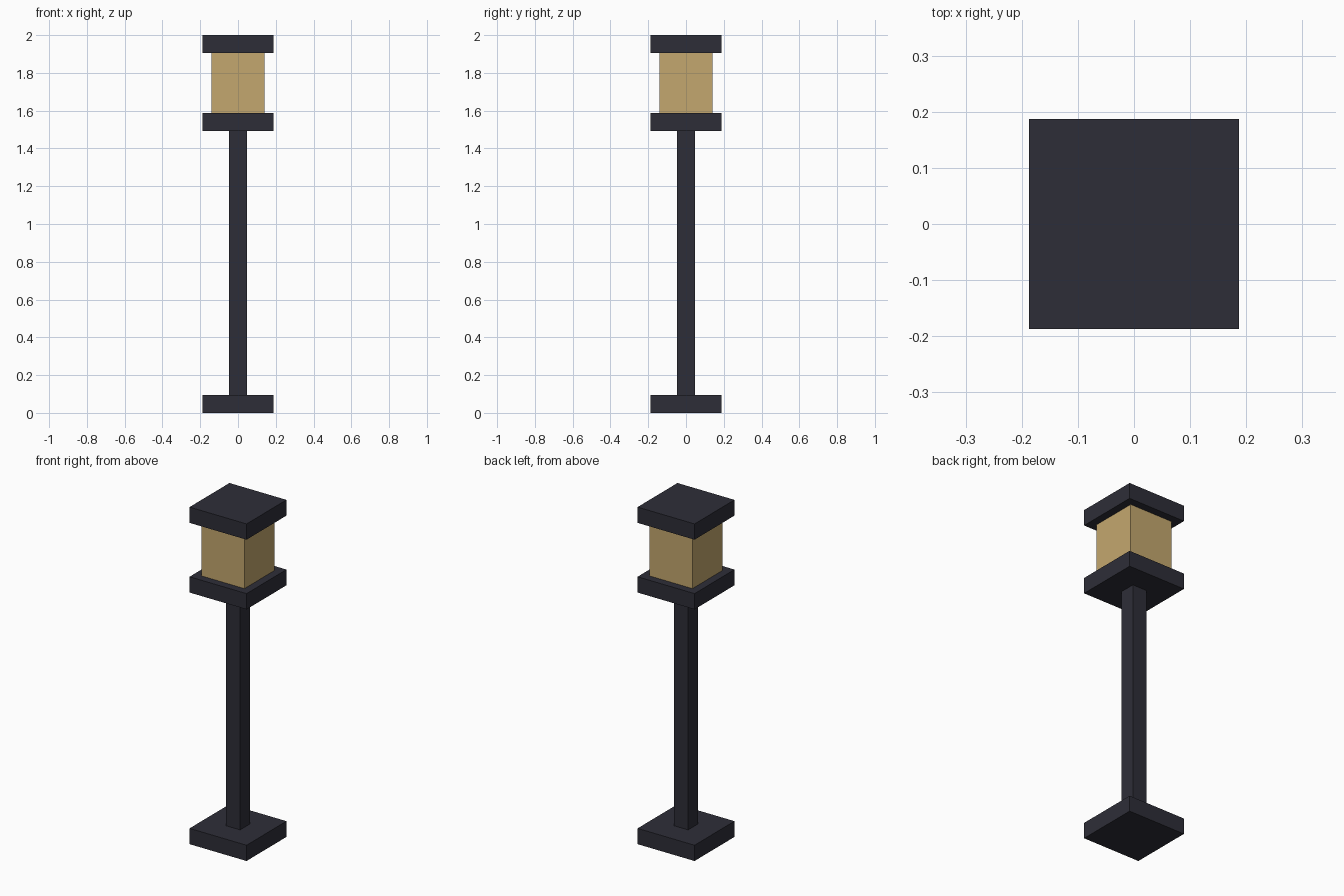
import bpy

cube = bpy.data.objects.get("Cube")
if cube:
    bpy.data.objects.remove(cube, do_unlink=True)


def make_material(name, rgb):
    mat = bpy.data.materials.new(name)
    mat.use_nodes = True
    color = (*rgb, 1.0)
    mat.diffuse_color = color
    mat.node_tree.nodes["Principled BSDF"].inputs["Base Color"].default_value = color
    return mat


def box(name, half_width, z_low, z_high, mat):
    """Square block centred on the lamp axis."""
    bpy.ops.mesh.primitive_cube_add(size=1, location=(0, 0, (z_low + z_high) / 2))
    obj = bpy.context.object
    obj.name = name
    obj.scale = (2 * half_width, 2 * half_width, z_high - z_low)
    bpy.ops.object.transform_apply(location=False, rotation=False, scale=True)
    obj.data.materials.append(mat)
    return obj


dark_metal = make_material("dark metal", (0.027, 0.027, 0.039))
amber_glass = make_material("amber glass", (0.552, 0.386, 0.156))

SLAB = 0.187    # half width of base, tray and cap
THICK = 0.0935  # slab thickness

# Foot and post
box("base", SLAB, 0, THICK, dark_metal)
box("post", 0.0467, THICK, 1.493, dark_metal)

# Lantern head
box("lantern_tray", SLAB, 1.493, 1.493 + THICK, dark_metal)
box("lantern_glass", 0.141, 1.493 + THICK, 2 - THICK, amber_glass)
box("lantern_cap", SLAB, 2 - THICK, 2, dark_metal)
